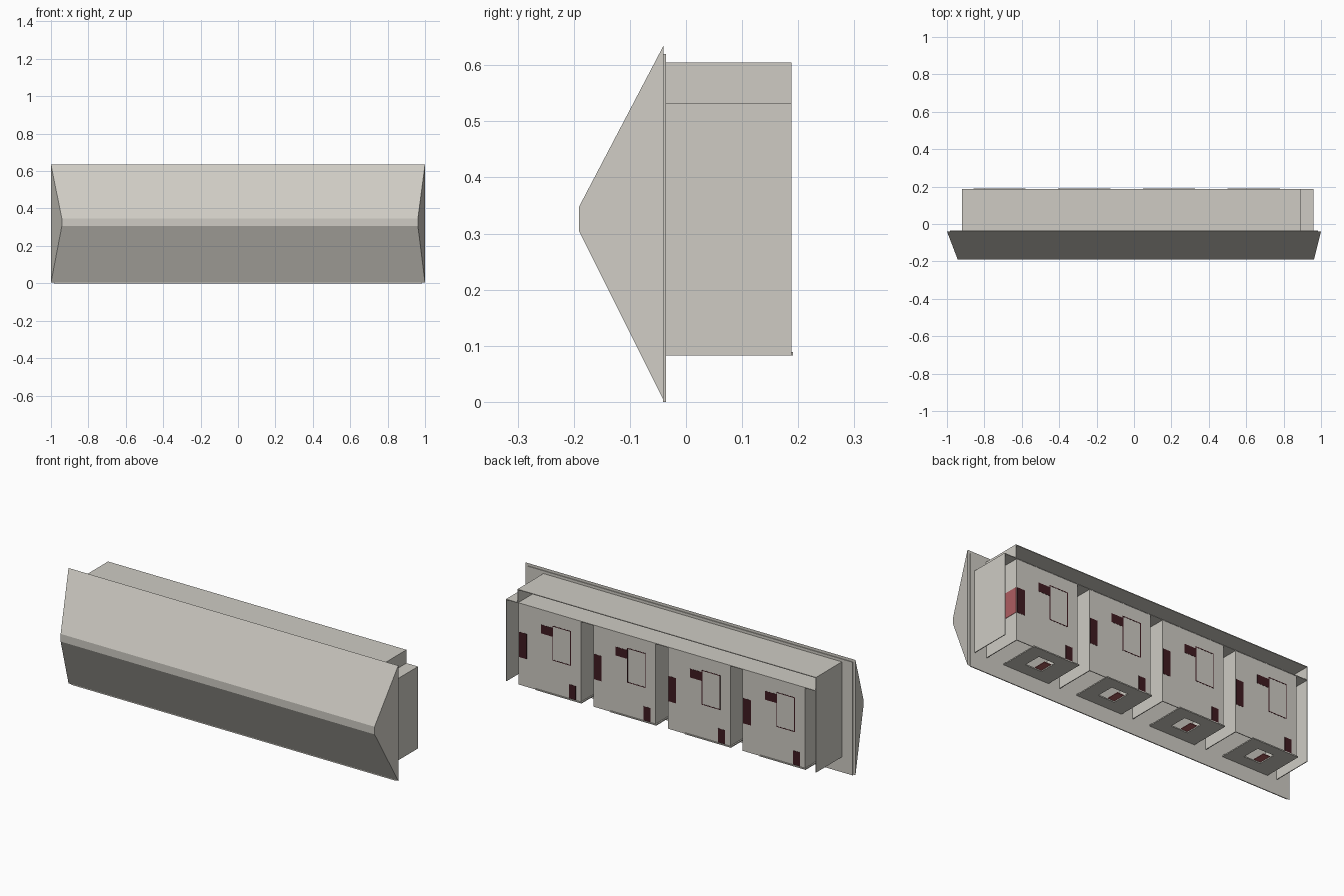
import bpy, bmesh

if "Cube" in bpy.data.objects:
    bpy.data.objects.remove(bpy.data.objects["Cube"])


def material(name, rgb):
    m = bpy.data.materials.new(name)
    m.diffuse_color = (*rgb, 1)
    m.use_nodes = True
    m.node_tree.nodes["Principled BSDF"].inputs["Base Color"].default_value = m.diffuse_color
    return m


GREY = material("warm_grey", (0.62, 0.60, 0.55))
DARK_RED = material("dark_red", (0.05, 0.011, 0.015))
RED = material("dusty_red", (0.42, 0.11, 0.12))


def finish(name, bm, mat):
    bmesh.ops.recalc_face_normals(bm, faces=bm.faces[:])
    me = bpy.data.meshes.new(name)
    bm.to_mesh(me)
    bm.free()
    me.materials.append(mat)
    ob = bpy.data.objects.new(name, me)
    bpy.context.collection.objects.link(ob)
    return ob


def box(name, x, y, z, mat=GREY):
    """Axis-aligned box from (min, max) pairs."""
    bm = bmesh.new()
    bmesh.ops.create_cube(bm, size=1)
    for v in bm.verts:
        v.co = [r[0] if c < 0 else r[1] for c, r in zip(v.co, (x, y, z))]
    return finish(name, bm, mat)


T = 0.004            # sheet thickness
BACK, FRONT = 0.188, -0.036
Z0, Z1, Z2 = 0.083, 0.532, 0.605

# Tapered front hood: large rectangle at the back, narrow strip at the front
bm = bmesh.new()
rings = []
for y, xl, xr, zl, zh in ((-0.04, -1, 1, 0.003, 0.635), (-0.191, -0.942, 0.962, 0.305, 0.347)):
    rings.append([bm.verts.new((x, y, z)) for x, z in ((xl, zl), (xr, zl), (xr, zh), (xl, zh))])
for i in range(4):
    j = (i + 1) % 4
    bm.faces.new((rings[0][i], rings[0][j], rings[1][j], rings[1][i]))
bm.faces.new(rings[0])
bm.faces.new(rings[1])
finish("front_hood", bm, GREY)
box("mounting_plate", (-0.985, 0.985), (-0.041, FRONT), (0, 0.62))

# Outer shell: roof, ends and the shelf above the compartments
box("roof", (-0.92, 0.89), (FRONT, BACK), (Z2 - T, Z2))
box("left_end", (-0.92, -0.92 + T), (FRONT, BACK), (Z0, Z2))
box("upper_right_end", (0.89 - T, 0.89), (FRONT, BACK), (Z1, Z2))
box("right_end", (0.96 - T, 0.96), (FRONT, BACK), (Z0, Z1))
box("shelf", (-0.92, 0.96), (FRONT, BACK), (Z1 - T, Z1))

# Four repeated compartments, each hung from its right edge x
for i in range(4):
    x = 0.885 - i * 0.453
    n = f"_{i + 1}"
    left = x - 0.378
    box("back_panel" + n, (left, x), (BACK - 0.006, BACK - 0.002), (Z0, Z1))
    for side, sx in (("right", x - T), ("left", left)):
        box(f"{side}_wall" + n, (sx, sx + T), (FRONT, BACK - 0.003), (Z0, Z1))

    # Painted patches and window outline on the back panel
    def plate(name, a, b, zl, zh):
        box(name + n, (x - b, x - a), (BACK - 0.002, BACK - 0.001), (zl, zh), DARK_RED)
    plate("edge_patch", 0.004, 0.05, 0.235, 0.373)
    plate("upper_patch", 0.135, 0.205, 0.40, 0.448)
    plate("lower_patch", 0.305, 0.347, 0.09, 0.167)
    plate("window_left", 0.205, 0.209, 0.27, 0.46)
    plate("window_right", 0.313, 0.317, 0.27, 0.46)
    plate("window_top", 0.205, 0.317, 0.456, 0.46)
    plate("window_bottom", 0.205, 0.317, 0.27, 0.274)

    # Floor plate with a square hole
    fl, fr = x - 0.385, x - 0.105
    hl, hr, hy0, hy1 = fl + 0.10, fl + 0.20, 0.03, 0.13
    fz = (Z0, Z0 + 0.006)
    box("floor_front" + n, (fl, fr), (FRONT, hy0), fz)
    box("floor_back" + n, (fl, fr), (hy1, 0.191), fz)
    box("floor_left" + n, (fl, hl), (hy0, hy1), fz)
    box("floor_right" + n, (hr, fr), (hy0, hy1), fz)
    box("hole_insert" + n, (hl, hl + 0.04), (hy0, hy1 - 0.03), (Z0 + 0.006, Z0 + 0.01), RED)

# Patch on the exposed side of the first compartment
box("side_patch", (0.885, 0.887), (0.09, BACK - 0.003), (0.235, 0.373), RED)
